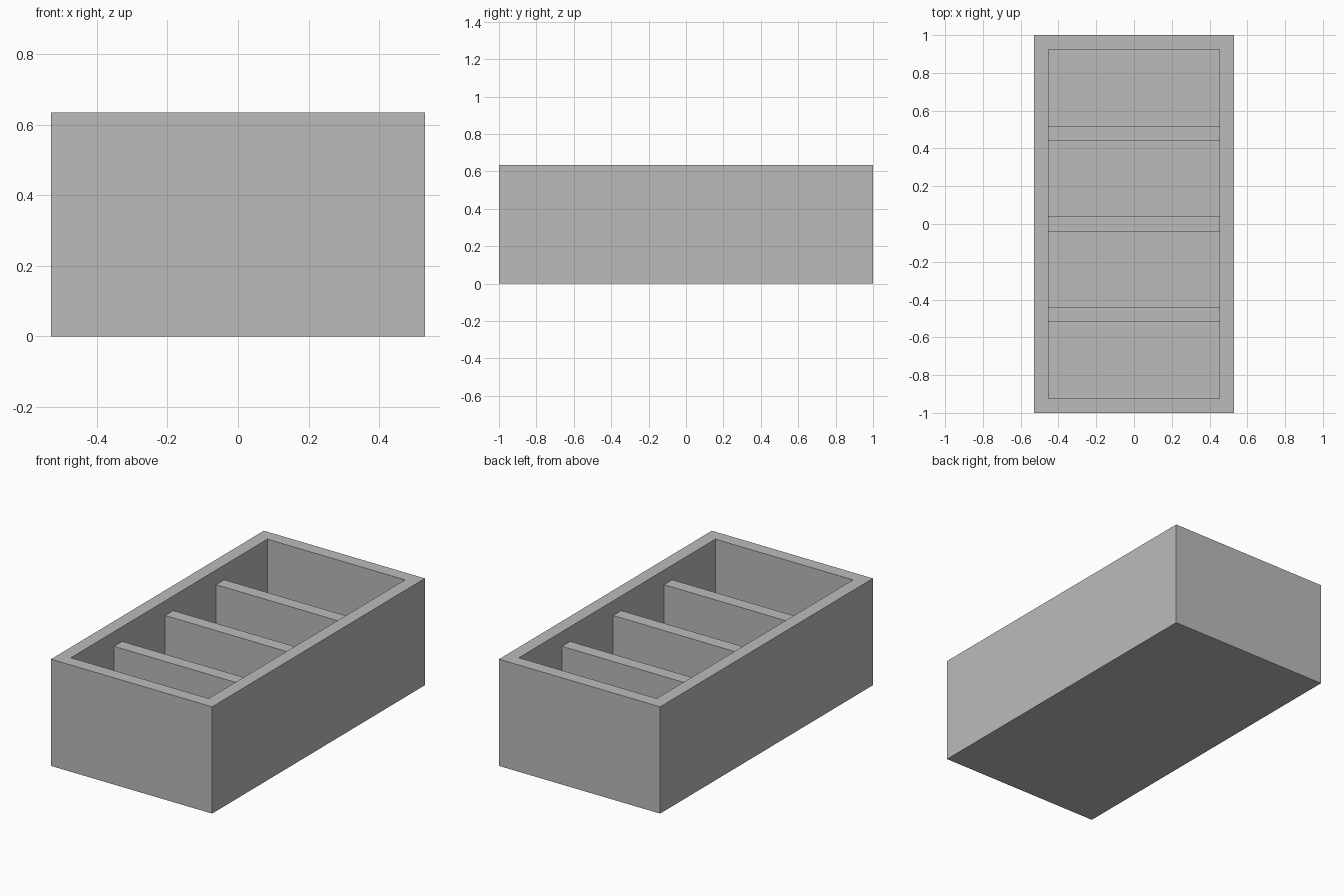
import bpy
import bmesh
from mathutils import Matrix, Vector

cube = bpy.data.objects.get("Cube")
if cube:
    bpy.data.objects.remove(cube, do_unlink=True)

WIDTH, LENGTH, HEIGHT = 1.06, 2.0, 0.635
WALL = 0.077
DIVIDER_TOP = 0.548
DIVIDER_SPACING = 0.48

# Single grey material
GREY = (0.5, 0.5, 0.5, 1.0)
grey = bpy.data.materials.new("grey")
grey.use_nodes = True
grey.diffuse_color = GREY
grey.node_tree.nodes["Principled BSDF"].inputs["Base Color"].default_value = GREY


def new_box(size, centre):
    bm = bmesh.new()
    bmesh.ops.create_cube(bm, size=1.0)
    bm.transform(Matrix.Translation(centre) @ Matrix.Diagonal((*size, 1.0)))
    return bm


def add_object(name, bm):
    mesh = bpy.data.meshes.new(name)
    bm.normal_update()
    bm.to_mesh(mesh)
    bm.free()
    mesh.materials.append(grey)
    obj = bpy.data.objects.new(name, mesh)
    bpy.context.collection.objects.link(obj)
    return obj


# Open tray: inset the top face and push it down to the floor
bm = new_box((WIDTH, LENGTH, HEIGHT), Vector((0, 0, HEIGHT / 2)))
bm.normal_update()
top = max(bm.faces, key=lambda f: f.calc_center_median().z)
bmesh.ops.inset_region(bm, faces=[top], thickness=WALL, use_even_offset=True)
floor = bmesh.ops.extrude_discrete_faces(bm, faces=[top])["faces"]
bmesh.ops.translate(bm, verts=floor[0].verts, vec=(0, 0, WALL - HEIGHT))
add_object("tray", bm)

# Three cross dividers, lower than the rim
for name, step in (("front", -1), ("middle", 0), ("back", 1)):
    size = (WIDTH - 2 * WALL, WALL, DIVIDER_TOP - WALL)
    centre = Vector((0, step * DIVIDER_SPACING, (DIVIDER_TOP + WALL) / 2))
    add_object(name + "_divider", new_box(size, centre))
